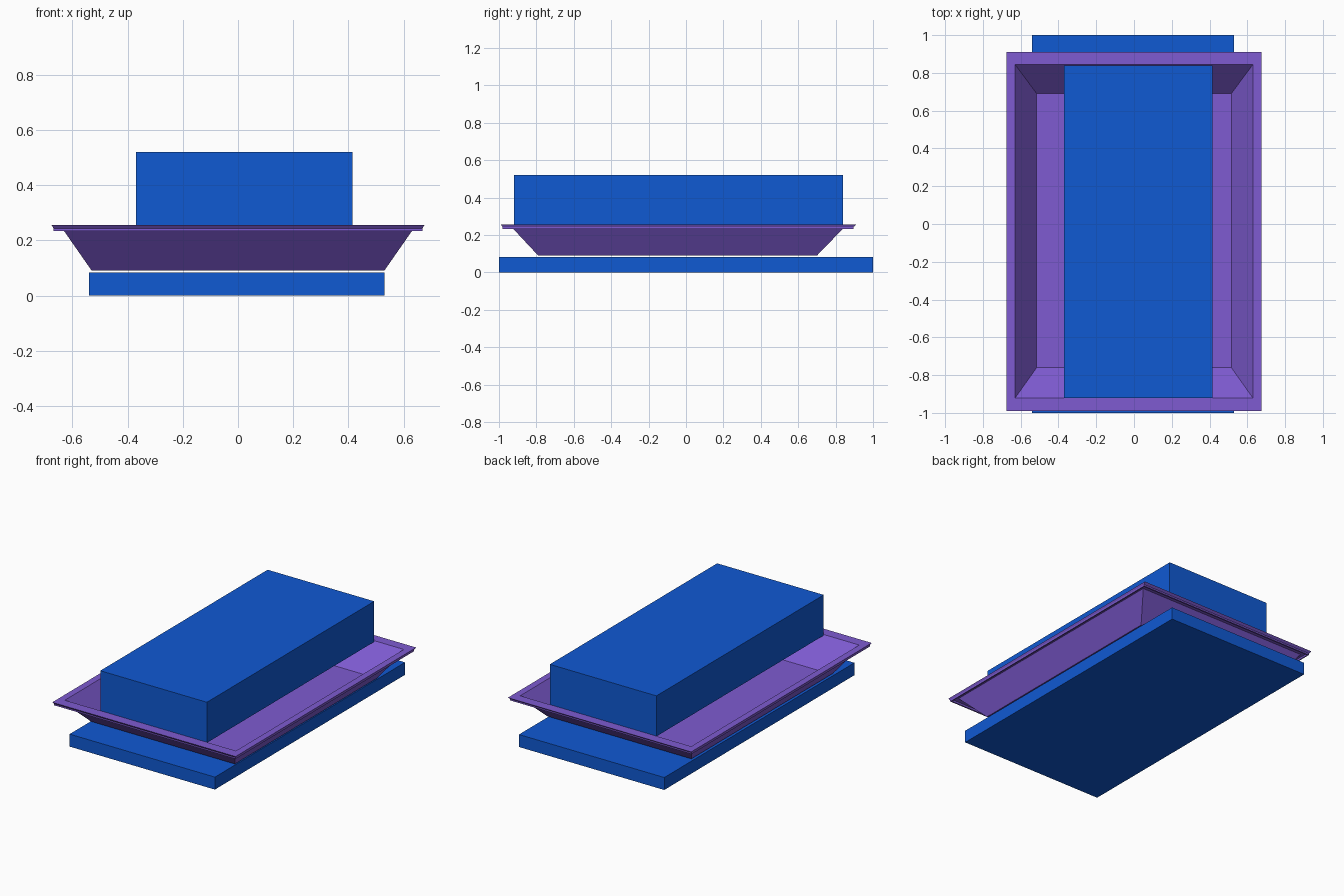
import bpy
import bmesh

if "Cube" in bpy.data.objects:
    bpy.data.objects.remove(bpy.data.objects["Cube"], do_unlink=True)


def make_material(name, color):
    mat = bpy.data.materials.new(name)
    mat.use_nodes = True
    mat.diffuse_color = color
    mat.node_tree.nodes["Principled BSDF"].inputs["Base Color"].default_value = color
    return mat


def lofted_rectangles(name, rings, mat):
    """Join stacked rectangles (x0, x1, y0, y1, z) and cap both ends."""
    bm = bmesh.new()
    loops = []
    for x0, x1, y0, y1, z in rings:
        corners = ((x0, y0), (x1, y0), (x1, y1), (x0, y1))
        loops.append([bm.verts.new((x, y, z)) for x, y in corners])
    for lower, upper in zip(loops, loops[1:]):
        for i in range(4):
            j = (i + 1) % 4
            bm.faces.new((lower[i], lower[j], upper[j], upper[i]))
    bm.faces.new(loops[0][::-1])
    bm.faces.new(loops[-1])
    bmesh.ops.recalc_face_normals(bm, faces=bm.faces)
    mesh = bpy.data.meshes.new(name)
    bm.to_mesh(mesh)
    bm.free()
    mesh.materials.append(mat)
    obj = bpy.data.objects.new(name, mesh)
    bpy.context.collection.objects.link(obj)
    return obj


def box(name, x0, x1, y0, y1, z0, z1, mat):
    return lofted_rectangles(name, [(x0, x1, y0, y1, z) for z in (z0, z1)], mat)


blue = make_material("strong blue", (0.005, 0.1, 0.65, 1))
purple = make_material("soft purple", (0.21, 0.105, 0.64, 1))

# Base slab and the raised block
box("base_slab", -0.54, 0.53, -1.0, 1.0, 0.0, 0.083, blue)
box("top_block", -0.37, 0.415, -0.92, 0.84, 0.25, 0.52, blue)

# Tray section from the underside, round the lipped rim, to the inner floor:
# half width, front y, back y, height
section = [
    (0.53, -0.79, 0.70, 0.09),
    (0.638, -0.935, 0.85, 0.245),
    (0.66, -0.97, 0.885, 0.245),
    (0.66, -0.97, 0.885, 0.233),
    (0.668, -0.98, 0.895, 0.233),
    (0.668, -0.98, 0.895, 0.243),
    (0.675, -0.99, 0.91, 0.255),
    (0.63, -0.922, 0.845, 0.255),
    (0.515, -0.76, 0.69, 0.098),
]
lofted_rectangles("tray", [(-w, w, f, b, z) for w, f, b, z in section], purple)
